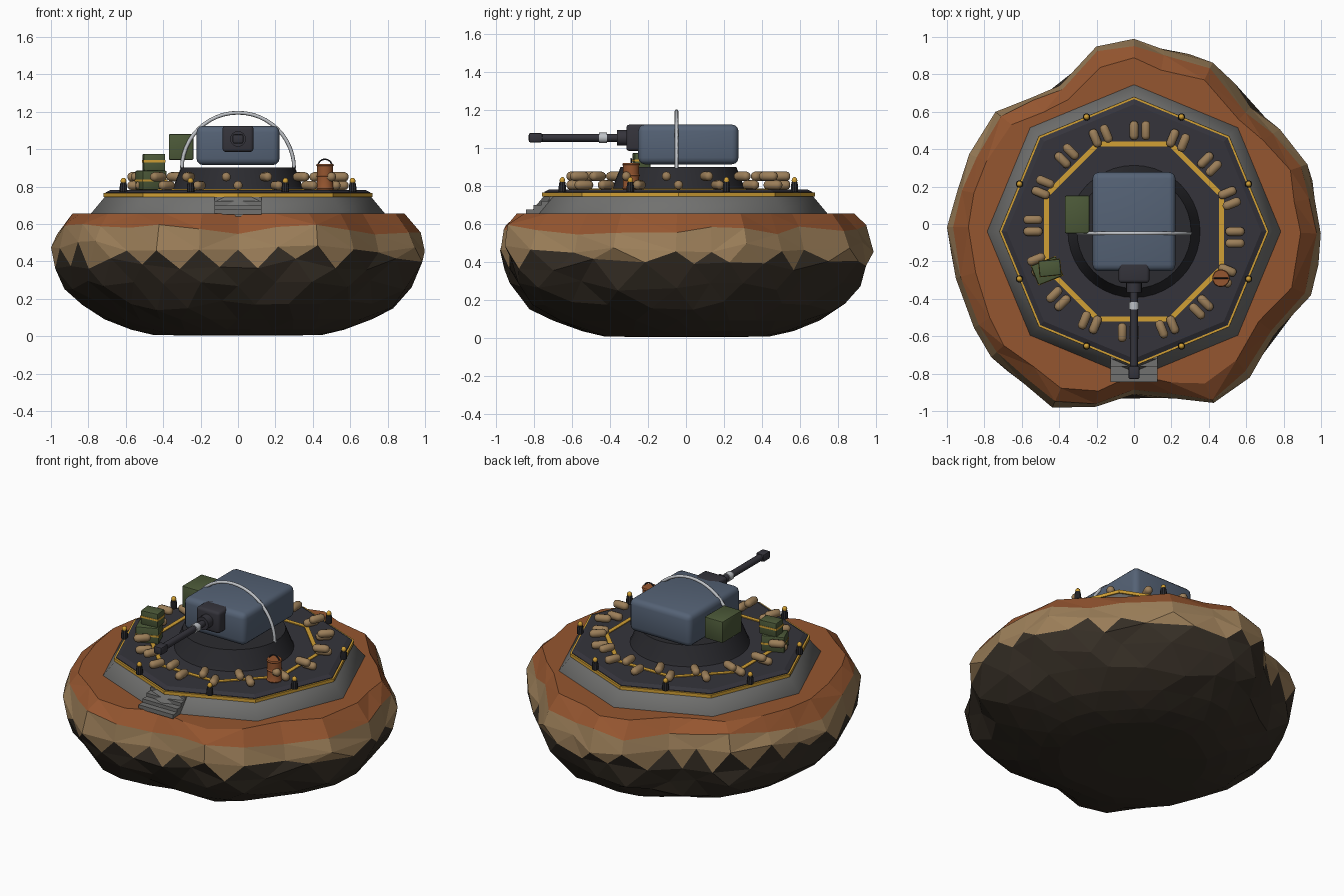
import bpy, bmesh, math, random
from math import sin, cos, pi, radians

random.seed(7)
cube = bpy.data.objects.get("Cube")
if cube:
    bpy.data.objects.remove(cube, do_unlink=True)


def material(name, *rgb):
    m = bpy.data.materials.new(name)
    m.use_nodes = True
    m.diffuse_color = (*rgb, 1)
    bsdf = next(n for n in m.node_tree.nodes if n.type == 'BSDF_PRINCIPLED')
    bsdf.inputs["Base Color"].default_value = (*rgb, 1)
    return m


CLAY = material("red clay", .3, .092, .029)
SAND = material("sand", .33, .21, .1)
ROCK = material("dark rock", .037, .028, .019)
STONE = material("grey concrete", .165, .165, .16)
YELLOW = material("warning yellow", .64, .35, .035)
DECK = material("deck charcoal", .035, .034, .044)
BLACK = material("ring black", .024, .024, .029)
BLUE = material("slate blue", .09, .122, .178)
GREEN = material("olive green", .072, .1, .04)
SILVER = material("silver", .52, .54, .57)

CY = -.04  # the platform sits slightly forward of the rock centre


def finish(name, bm, mats, smooth=None):
    bmesh.ops.recalc_face_normals(bm, faces=bm.faces)
    me = bpy.data.meshes.new(name)
    bm.to_mesh(me)
    bm.free()
    for m in mats:
        me.materials.append(m)
    ob = bpy.data.objects.new(name, me)
    bpy.context.collection.objects.link(ob)
    if smooth:
        for o in bpy.context.selected_objects:
            o.select_set(False)
        bpy.context.view_layer.objects.active = ob
        ob.select_set(True)
        bpy.ops.object.shade_smooth_by_angle(angle=radians(smooth))
    return ob


def lathe(name, profile, n, mat, loc=(0, CY, 0), turn=0, closed=False, smooth=None):
    """Turn (radius, z) points about z; closed profiles become rings."""
    bm = bmesh.new()
    rows = [[bm.verts.new((r * cos(turn + 2 * pi * i / n), r * sin(turn + 2 * pi * i / n), z))
             for i in range(n)] for r, z in profile]
    pairs = list(zip(rows, rows[1:]))
    if closed:
        pairs.append((rows[-1], rows[0]))
    else:
        bm.faces.new(rows[0])
        bm.faces.new(rows[-1])
    for a, b in pairs:
        for i in range(n):
            j = (i + 1) % n
            bm.faces.new((a[i], a[j], b[j], b[i]))
    ob = finish(name, bm, [mat], smooth)
    ob.location = loc
    return ob


def box(name, lo, hi, mat, bevel=0, turn=0, segments=3):
    bm = bmesh.new()
    bmesh.ops.create_cube(bm, size=1)
    bmesh.ops.scale(bm, vec=[h - l for l, h in zip(lo, hi)], verts=bm.verts)
    if bevel:
        bmesh.ops.bevel(bm, geom=bm.edges[:], offset=bevel, segments=segments,
                        profile=.5, affect='EDGES')
    ob = finish(name, bm, [mat], 35 if bevel else None)
    ob.location = [(l + h) / 2 for l, h in zip(lo, hi)]
    ob.rotation_euler.z = turn
    return ob


def arch(name, centre, radius, thick, mat):
    """Half hoop in the xz plane."""
    cu = bpy.data.curves.new(name, 'CURVE')
    cu.dimensions = '3D'
    cu.bevel_depth = thick
    cu.bevel_resolution = 2
    cu.use_fill_caps = True
    sp = cu.splines.new('POLY')
    sp.points.add(24)
    for i, p in enumerate(sp.points):
        p.co = (radius * cos(pi * i / 24), 0, radius * sin(pi * i / 24), 1)
    cu.materials.append(mat)
    ob = bpy.data.objects.new(name, cu)
    ob.location = centre
    bpy.context.collection.objects.link(ob)


# Floating rock: lobed outline (degrees, radius) swept through stacked rings
OUTLINE = [(-3, 1), (8, .975), (19, .98), (33, .93), (45, .88), (64, .96), (80, .945),
           (90, .99), (102, .97), (118, .84), (129, .87), (141, .953), (157, .957),
           (169, .96), (181, 1), (197, .996), (213, 1.02), (223, 1.044), (235, 1.036),
           (246, 1.074), (258, 1), (270, .91), (283, .957), (294, 1.047), (307, 1.028),
           (322, .955), (338, 1.02)]
N = len(OUTLINE)
# height, scale, share of the outline's lobes, half-step stagger
LAYERS = [(.655, .9, 1, 0), (.575, .97, 1, 0), (.48, 1, 1, 0), (.385, .99, .95, .5),
          (.27, .94, .85, 0), (.17, .85, .7, .5), (.09, .71, .6, 0), (.035, .57, .5, .5),
          (.007, .45, .5, 0), (.003, .22, .3, .5)]
bm = bmesh.new()
rings = []
for k, (z, f, lobes, off) in enumerate(LAYERS):
    ring = []
    for i in range(N):
        (a0, r0), (a1, r1) = OUTLINE[i], OUTLINE[(i + 1) % N]
        a = radians(a0 + off * ((a1 - a0) % 360))
        r = f * (1 + lobes * (r0 + off * (r1 - r0) - 1))
        if k != 2:
            r *= 1 + random.uniform(-.02, .015)
        dz = random.uniform(-.032, .032) if 0 < k < 6 else 0
        ring.append(bm.verts.new((r * cos(a), r * sin(a), z + dz)))
    rings.append(ring)
bm.faces.new(rings[0])
for k, (a, b) in enumerate(zip(rings, rings[1:])):
    off_a, off_b = LAYERS[k][3], LAYERS[k + 1][3]
    for i in range(N):
        j = (i + 1) % N
        if off_a > off_b or (off_a == off_b and random.random() < .5):
            tris = ((a[i], b[j], b[i]), (a[i], a[j], b[j]))
        else:
            tris = ((a[i], a[j], b[i]), (a[j], b[j], b[i]))
        for t in tris:
            face = bm.faces.new(t)
            height = face.calc_center_median().z
            face.material_index = 0 if k == 0 else 1 if height > .425 else 2
bm.faces.new(rings[-1]).material_index = 2
finish("floating_rock", bm, [CLAY, SAND, ROCK])

# Octagonal platform
lathe("platform_base", [(.785, .64), (.785, .657), (.71, .747)], 8, STONE, smooth=45)
lathe("platform_yellow_rim", [(.72, .745), (.72, .765)], 8, YELLOW)
lathe("platform_deck", [(.708, .76), (.708, .769), (.68, .783)], 8, DECK)
lathe("deck_yellow_line", [(.492, .78), (.52, .78), (.52, .788), (.492, .788)], 8,
      YELLOW, turn=pi / 8, closed=True)

# Front stairs
for i in range(4):
    box(f"stair_step_{i + 1}", (-.125, -.845 + .041 * i, .65),
        (.125, -.68, .677 + .0225 * i), STONE)

# Turret, its body hovering just above the ring
lathe("turret_ring", [(.355, .78), (.345, .8), (.305, .902)], 40, BLACK, smooth=30)
box("turret_body", (-.222, -.252, .915), (.222, .277, 1.125), BLUE, .035)
box("turret_side_pack", (-.37, -.05, .942), (-.238, .152, 1.082), GREEN, .008, segments=2)
arch("turret_hoop", (0, -.05, .895), .3, .01, SILVER)

# Gun, its parts turned about z and laid along -y
box("gun_mantlet", (-.083, -.315, .985), (.083, -.18, 1.125), DECK, .018)
for name, near, far, r, mat in (
        ("gun_collar", .3, .365, .042, DECK), ("gun_barrel", .35, .8, .021, DECK),
        ("gun_clamp", .418, .458, .027, SILVER)):
    g = lathe(name, [(r, near), (r, far)], 16, mat, (0, 0, 1.055), smooth=30)
    g.rotation_euler.x = pi / 2
box("gun_muzzle", (-.029, -.83, 1.03), (.029, -.758, 1.08), DECK, .01, segments=2)

# Edge posts with yellow lamps
for i in range(8):
    a = pi / 8 + i * pi / 4
    at = (.663 * cos(a), CY + .663 * sin(a), .77)
    lathe(f"edge_post_{i + 1}", [(.02, 0), (.02, .03), (.016, .052)], 10, BLACK, at, smooth=30)
    lathe(f"post_lamp_{i + 1}", [(.012, .05), (.016, .059), (.013, .07), (.005, .077)], 10,
          YELLOW, at, smooth=60)

# Sandbags: a low bag on each spoke and a high one beside it, clockwise
BAG = [(.009, -.05), (.02, -.043), (.025, -.03), (.025, .03), (.02, .043), (.009, .05)]
for i in range(16):
    a = i * pi / 8
    for level, shift, z in (("lower", 0, .806), ("upper", .063, .852)):
        at = (.54 * cos(a) + shift * sin(a), CY + .54 * sin(a) - shift * cos(a), z)
        bag = lathe(f"sandbag_{i + 1}_{level}", BAG, 10, SAND, at, smooth=50)
        bag.rotation_euler = (0, pi / 2, a)

# Supply crates with yellow straps
for name, x, y, z0, z1, w, d, turn in (
        ("lower_crate", -.465, -.25, .783, .885, .14, .11, .38),
        ("upper_crate", -.45, -.235, .885, .975, .115, .085, .1)):
    box(name, (x - w / 2, y - d / 2, z0), (x + w / 2, y + d / 2, z1), GREEN, .006, turn, 2)
    zs = z0 + .05
    box(name + "_strap", (x - w / 2 - .002, y - d / 2 - .002, zs - .006),
        (x + w / 2 + .002, y + d / 2 + .002, zs + .006), YELLOW, 0, turn)

# Fuel drum with carrying handle
lathe("fuel_drum", [(.043, .783), (.047, .79), (.043, .797), (.043, .85), (.047, .856),
                    (.043, .862), (.043, .908), (.047, .914), (.043, .922)], 20, CLAY,
      (.465, -.29, 0), smooth=30)
arch("drum_handle", (.465, -.29, .908), .038, .004, BLACK)
